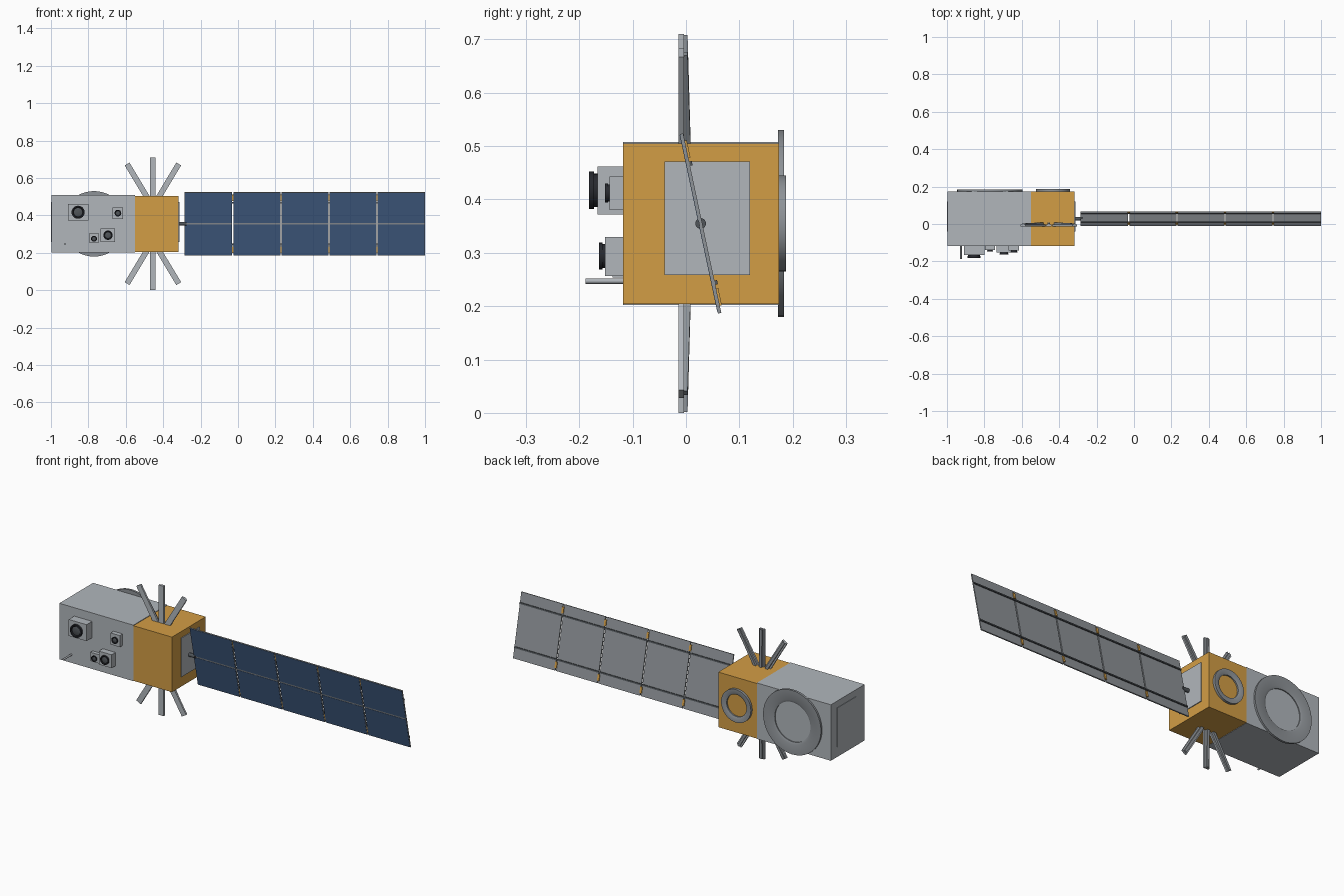
import bpy, bmesh, math
from mathutils import Matrix, Vector

if "Cube" in bpy.data.objects:
    bpy.data.objects.remove(bpy.data.objects["Cube"], do_unlink=True)


def material(name, rgb):
    m = bpy.data.materials.new(name)
    m.use_nodes = True
    col = (*rgb, 1)
    m.diffuse_color = col
    bsdf = m.node_tree.nodes["Principled BSDF"]
    bsdf.inputs["Base Color"].default_value = col
    bsdf.inputs["Roughness"].default_value = 0.6
    return m


GREY = material("light_grey", (0.44, 0.47, 0.50))
MID = material("mid_grey", (0.27, 0.29, 0.31))
DARK = material("dark_grey", (0.08, 0.09, 0.10))
BLACK = material("lens_black", (0.02, 0.022, 0.028))
GOLD = material("gold_foil", (0.65, 0.34, 0.06))
BLUE = material("cell_blue", (0.052, 0.108, 0.225))


def finish(name, bm, mat, matrix=None, smooth=False):
    if matrix:
        bm.transform(matrix)
    bmesh.ops.recalc_face_normals(bm, faces=bm.faces)
    me = bpy.data.meshes.new(name)
    bm.to_mesh(me)
    bm.free()
    me.materials.append(mat)
    ob = bpy.data.objects.new(name, me)
    bpy.context.collection.objects.link(ob)
    if smooth:
        bpy.ops.object.select_all(action='DESELECT')
        ob.select_set(True)
        bpy.context.view_layer.objects.active = ob
        bpy.ops.object.shade_smooth_by_angle(angle=math.radians(35))
    return ob


def box(name, x, y, z, mat, matrix=None):
    """Box from three (low, high) ranges."""
    bm = bmesh.new()
    bmesh.ops.create_cube(bm, size=1)
    for v in bm.verts:
        v.co = Vector([r[0] if c < 0 else r[1] for c, r in zip(v.co, (x, y, z))])
    return finish(name, bm, mat, matrix)


def lathe(name, x, z, profile, mat, steps=48, closed=False):
    """Spin (radius, y) points about an axis along y through x, z."""
    bm = bmesh.new()
    vs = [bm.verts.new((r, y, 0)) for r, y in profile]
    edges = [bm.edges.new(p) for p in zip(vs, vs[1:])]
    if closed:
        edges.append(bm.edges.new((vs[-1], vs[0])))
    bmesh.ops.spin(bm, geom=vs + edges, cent=(0, 0, 0), axis=(0, 1, 0),
                   angle=math.tau, steps=steps, use_duplicate=False)
    bmesh.ops.remove_doubles(bm, verts=bm.verts, dist=1e-5)
    return finish(name, bm, mat, Matrix.Translation((x, 0, z)), True)


MID_Z = 0.355
FRONT, BACK = -0.118, 0.174

# Main bodies and their side plates
box("payload_body", (-0.998, -0.55), (FRONT, BACK), (0.202, 0.508), GREY)
box("service_body", (-0.55, -0.317), (FRONT, BACK), (0.204, 0.505), GOLD)
for name, x in (("left_side_plate", (-0.318, -0.313)),
                ("right_side_plate", (-1.0, -0.997))):
    box(name, x, (-0.04, 0.12), (0.258, 0.471), GREY)


# Rear rings
def ring(name, x, outer, inner, top):
    lip = inner + 0.012
    lathe(name, x, MID_Z, [(outer, BACK - 0.002), (outer, top), (lip, top),
                           (inner, top - 0.005), (inner, BACK - 0.002)],
          MID, closed=True)


ring("large_rear_ring", -0.77, 0.175, 0.108, 0.184)
ring("small_rear_ring", -0.433, 0.09, 0.06, 0.187)

# Front cameras: name, housing x and z ranges, housing front, lens x, z, radius, depth
CAMERAS = [
    ("main_camera", (-0.908, -0.80), (0.372, 0.462), -0.166, -0.855, 0.417, 0.035, 0.016),
    ("upper_camera", (-0.67, -0.615), (0.38, 0.443), -0.143, -0.642, 0.412, 0.018, 0.009),
    ("lower_camera", (-0.735, -0.658), (0.257, 0.33), -0.152, -0.695, 0.294, 0.025, 0.011),
    ("small_camera", (-0.797, -0.743), (0.254, 0.302), -0.138, -0.77, 0.275, 0.016, 0.009),
]
for name, xr, zr, y, lx, lz, r, d in CAMERAS:
    box(name + "_housing", xr, (y, FRONT + 0.002), zr, GREY)
    tip = y - d
    lathe(name + "_barrel", lx, lz,
          [(r * 0.9, y + 0.001), (r * 0.9, y - d * 0.4), (r, y - d * 0.4), (r, tip),
           (r * 0.8, tip), (r * 0.7, tip + d * 0.3), (0, tip + d * 0.3)], BLACK, 24)
    lathe(name + "_glass", lx, lz,
          [(r * 0.65, tip + d * 0.3), (r * 0.4, tip + d * 0.15), (0, tip + d * 0.1)], DARK, 24)

# Small front probe
lathe("front_probe", -0.925, 0.247,
      [(0, -0.188), (0.005, -0.188), (0.005, FRONT), (0, FRONT)], GREY, 12)


# Blade antennas fanned above and below, each with a tapered rear rib
def antenna(name, side, lean, length):
    root = Matrix.Translation((-0.455, 0, MID_Z + side * 0.09))
    turn = Matrix.Rotation(math.radians(lean), 4, 'Y')
    flip = Matrix.Scale(side, 4, (0, 0, 1))
    m = root @ flip @ turn
    start = 0.055
    box(name + "_blade", (-0.015, 0.015), (-0.014, -0.004), (start, length), GREY, m)
    bm = bmesh.new()
    bmesh.ops.create_cube(bm, size=1)
    for v in bm.verts:
        back = 0.009 if v.co.z < 0 else 0.003
        v.co = (v.co.x * 0.014, back if v.co.y > 0 else -0.005,
                start if v.co.z < 0 else length - 0.002)
    finish(name + "_rib", bm, MID, m)


for label, side in (("upper", 1), ("lower", -1)):
    for place, lean, length in (("right", -31, 0.268), ("middle", 0, 0.265), ("left", 31, 0.268)):
        antenna(f"{label}_{place}_antenna", side, lean, length)

# Solar wing, built upright and then tilted about its long axis
TILT = Matrix.Translation((0, 0.0275, MID_Z)) @ Matrix.Rotation(math.radians(12), 4, 'X')
START, PITCH, GAP, HALF, THICK = -0.285, 0.257, 0.003, 0.172, 0.003

for i in range(5):
    a = START + i * PITCH + (GAP if i else 0)
    b = START + (i + 1) * PITCH - (GAP if i < 4 else 0)
    box(f"wing_panel_{i + 1}", (a, b), (-THICK, THICK), (-HALF, HALF), MID, TILT)
    for row, z in (("lower", (-HALF + 0.002, -0.004)), ("upper", (0.004, HALF - 0.002))):
        box(f"{row}_cells_{i + 1}", (a + 0.002, b - 0.002),
            (-THICK - 0.001, -THICK + 0.001), z, BLUE, TILT)

for s, label in ((1, "upper"), (-1, "lower")):
    z = s * 0.114
    box(label + "_wing_rail", (START, 1.0), (THICK - 0.001, THICK + 0.005),
        (z - 0.004, z + 0.004), DARK, TILT)
    # Gold hinges bridging neighbouring panels
    for i in range(1, 5):
        x = START + i * PITCH
        lo, hi = sorted((s * 0.125, s * 0.158))
        box(f"{label}_hinge_{i}", (x - 0.006, x + 0.006), (-0.001, THICK + 0.004),
            (lo, hi), GOLD, TILT)

# Shaft joining the wing to the body
bm = bmesh.new()
bmesh.ops.create_cone(bm, cap_ends=True, segments=20, radius1=0.01, radius2=0.01, depth=0.05)
finish("wing_shaft", bm, DARK, Matrix.Translation((-0.3, 0.0275, MID_Z))
       @ Matrix.Rotation(math.pi / 2, 4, 'Y'), True)
